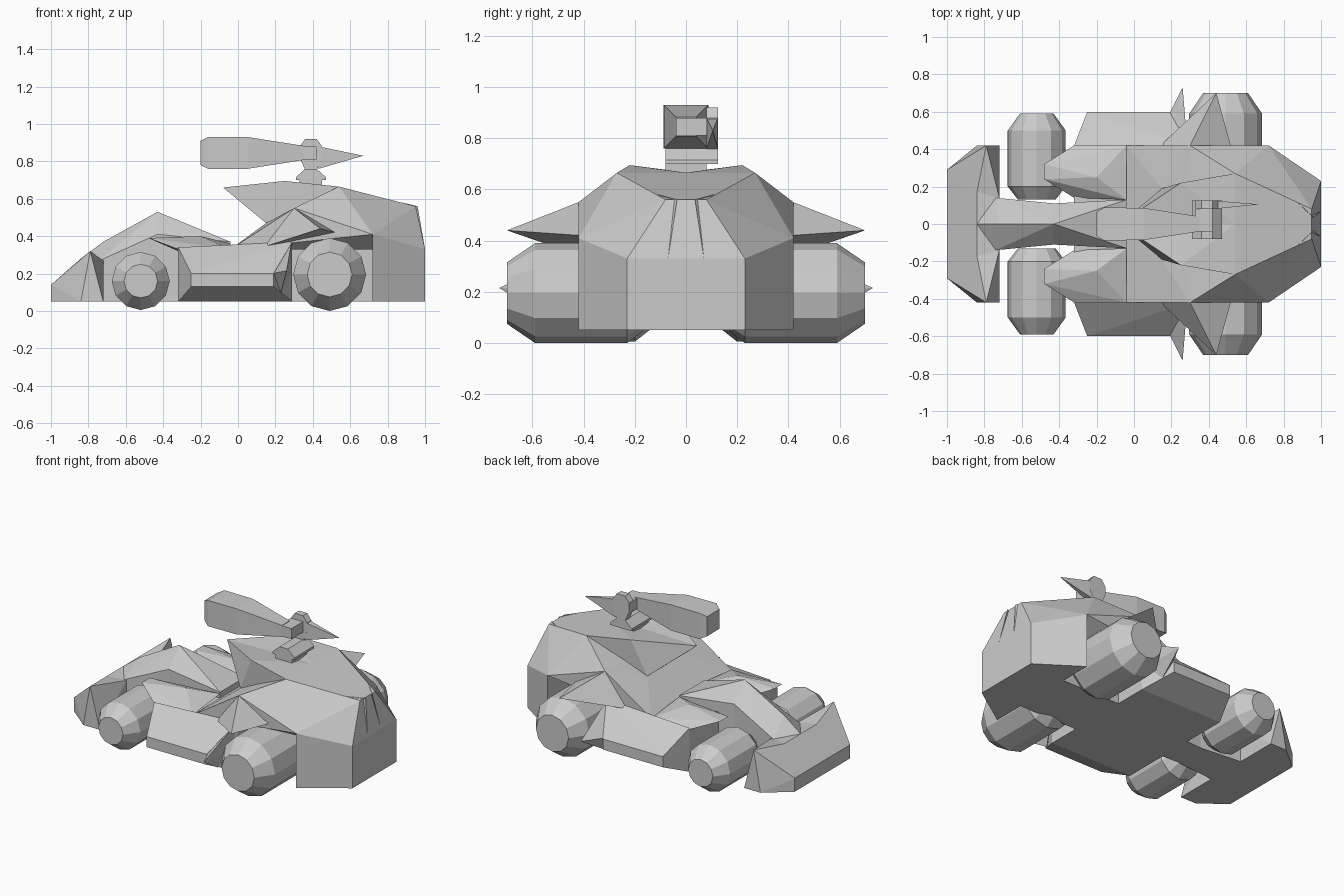
import bpy
import bmesh
from math import sin, cos, pi, radians

default_cube = bpy.data.objects.get("Cube")
if default_cube:
    bpy.data.objects.remove(default_cube, do_unlink=True)

# Single body colour
paint = bpy.data.materials.new("plain_grey")
paint.use_nodes = True
grey = (0.6, 0.6, 0.6, 1.0)
paint.diffuse_color = grey
paint.node_tree.nodes["Principled BSDF"].inputs["Base Color"].default_value = grey


def solid(name, points, mirrored=False):
    """Make a faceted solid wrapped around the corner points."""
    bm = bmesh.new()
    for point in points:
        bm.verts.new(point)
    bmesh.ops.remove_doubles(bm, verts=bm.verts[:], dist=0.0005)
    result = bmesh.ops.convex_hull(bm, input=bm.verts[:])
    unused = {e for e in result["geom_interior"] + result["geom_unused"]
              if isinstance(e, bmesh.types.BMVert)}
    bmesh.ops.delete(bm, geom=list(unused), context="VERTS")
    bmesh.ops.dissolve_limit(bm, angle_limit=radians(1),
                             verts=bm.verts[:], edges=bm.edges[:])
    bmesh.ops.recalc_face_normals(bm, faces=bm.faces[:])
    mesh = bpy.data.meshes.new(name)
    bm.to_mesh(mesh)
    bm.free()
    mesh.materials.append(paint)
    obj = bpy.data.objects.new(name, mesh)
    bpy.context.scene.collection.objects.link(obj)
    if mirrored:
        mirror = obj.modifiers.new("mirror_sides", "MIRROR")
        mirror.use_axis = (False, True, False)
        mirror.use_mirror_merge = False
    return obj


def both(points):
    """Corner points together with their copies across the centre line."""
    return [(x, side * y, z) for x, y, z in points for side in (1, -1)]


def box(x0, x1, y0, y1, z0, z1):
    return [(x, y, z) for x in (x0, x1) for y in (y0, y1) for z in (z0, z1)]


def extrude_y(profile, y0, y1):
    return [(x, y, z) for x, z in profile for y in (y0, y1)]


def wheel(name, x, z, rings, sides=12):
    """Faceted barrel wheel from (radius, y) rings."""
    points = []
    for radius, y in rings:
        for i in range(sides):
            a = 2 * pi * i / sides
            points.append((x + radius * cos(a), y, z + radius * sin(a)))
    solid(name, points, mirrored=True)


FLOOR = 0.05

# Wheels
wheel("front_wheel", -0.52, 0.16,
      [(0.09, 0.59), (0.155, 0.50), (0.155, 0.20), (0.10, 0.13)])
wheel("rear_wheel", 0.49, 0.195,
      [(0.12, 0.70), (0.195, 0.59), (0.195, 0.23), (0.15, 0.17)])

# Nose wedge and its raised corner fins
solid("nose_wedge", both([
    (-1, 0.29, FLOOR), (-1, 0.29, 0.14), (-0.84, 0.17, 0.28),
    (-0.72, 0.14, 0.27), (-0.72, 0.14, FLOOR)]))
solid("nose_fin", [
    (-1, 0.29, FLOOR), (-1, 0.29, 0.14), (-0.84, 0.17, 0.28),
    (-0.79, 0.42, 0.32), (-0.84, 0.42, FLOOR), (-0.72, 0.42, FLOOR),
    (-0.72, 0.14, FLOOR), (-0.72, 0.14, 0.27)], mirrored=True)

# Ridged hood, split at its narrow waist
waist = [(-0.43, 0, 0.53), (-0.43, 0.11, 0.41), (-0.43, 0.11, FLOOR)]
solid("hood_front", both(waist + [
    (-0.84, 0, 0.28), (-0.72, 0, 0.37), (-0.74, 0.14, 0.27),
    (-0.74, 0.14, FLOOR)]))
solid("hood_rear", both(waist + [
    (-0.04, 0, 0.37), (-0.04, 0.13, 0.37), (-0.04, 0.13, FLOOR)]))

# Pointed fairings behind the front wheels
solid("front_fairing", [
    (-0.48, 0.24, 0.39), (-0.48, 0.32, 0.39), (-0.20, 0.25, 0.40),
    (-0.04, 0.13, 0.36), (-0.04, 0.42, 0.33), (-0.32, 0.42, 0.33),
    (-0.32, 0.14, 0.32)], mirrored=True)

# Lower hull and the narrow spine between the rear wheels
solid("middle_hull", box(-0.32, 0.29, -0.42, 0.42, FLOOR, 0.33))
solid("rear_spine", box(0.28, 0.73, -0.20, 0.20, FLOOR, 0.41))
solid("tail_block", both([
    (0.72, 0.42, FLOOR), (0.72, 0.42, 0.41),
    (1, 0.23, FLOOR), (1, 0.23, 0.33)]))

# Side pods with a bevelled sill
solid("side_pod", [(x, 0.6, z) for x in (-0.25, 0.19) for z in (0.13, 0.20)] + [
    (-0.32, 0.42, FLOOR), (-0.32, 0.42, 0.34),
    (0.29, 0.42, FLOOR), (0.29, 0.42, 0.37)], mirrored=True)
solid("pod_barb", [
    (0.26, 0.73, 0.215), (0.18, 0.57, 0.20), (0.23, 0.54, 0.10),
    (0.28, 0.45, 0.20), (0.285, 0.43, 0.36)], mirrored=True)

# Faceted rear cowl with the sloped cockpit panel at its front
solid("rear_cowl", both([
    (-0.04, 0.42, 0.33), (0.15, 0.19, 0.47), (0.30, 0.42, 0.55),
    (0.54, 0.27, 0.665), (0.95, 0.08, 0.56), (1, 0.23, 0.33),
    (0.72, 0.42, 0.41), (0.29, 0.42, 0.37)]))

# Overhanging canopy, grooved along the centre
solid("canopy", [
    (-0.08, 0, 0.66), (0.15, 0, 0.47), (0.15, 0.19, 0.47),
    (0.25, 0.22, 0.695), (0.25, 0, 0.667), (0.54, 0, 0.665),
    (0.54, 0.27, 0.665)], mirrored=True)

# Spikes over the rear wheels and on the tail
solid("wheel_spike", [
    (0.44, 0.70, 0.44), (0.13, 0.41, 0.34), (0.30, 0.42, 0.55),
    (0.52, 0.41, 0.42)], mirrored=True)
solid("tail_spike", [
    (0.88, 0.11, 0.58), (0.96, 0.035, 0.56), (1, 0.07, 0.33),
    (0.90, 0.05, 0.50)], mirrored=True)

# Gun mount
solid("mount_base", box(0.33, 0.45, -0.08, 0.08, 0.65, 0.70))
solid("mount_block", extrude_y([
    (0.31, 0.70), (0.31, 0.715), (0.36, 0.76),
    (0.42, 0.76), (0.47, 0.715), (0.47, 0.70)], -0.08, 0.125))
solid("mount_arm", extrude_y([
    (0.36, 0.75), (0.33, 0.82), (0.33, 0.88), (0.36, 0.92),
    (0.42, 0.92), (0.45, 0.88), (0.45, 0.82), (0.42, 0.75)], 0.08, 0.125))

# Gun: heavy tapered barrel, square breech and rear spike
barrel = []
for x, half_y, half_z in [(-0.20, 0.065, 0.065), (-0.16, 0.088, 0.085),
                          (0.05, 0.086, 0.085), (0.35, 0.04, 0.038)]:
    barrel += box(x, x, -half_y, half_y, 0.845 - half_z, 0.845 + half_z)
solid("gun_barrel", barrel)
solid("gun_breech", box(0.33, 0.42, -0.04, 0.085, 0.81, 0.88))
solid("gun_spike", box(0.43, 0.43, 0.08, 0.125, 0.76, 0.88)
      + [(0.67, 0.105, 0.83)])
